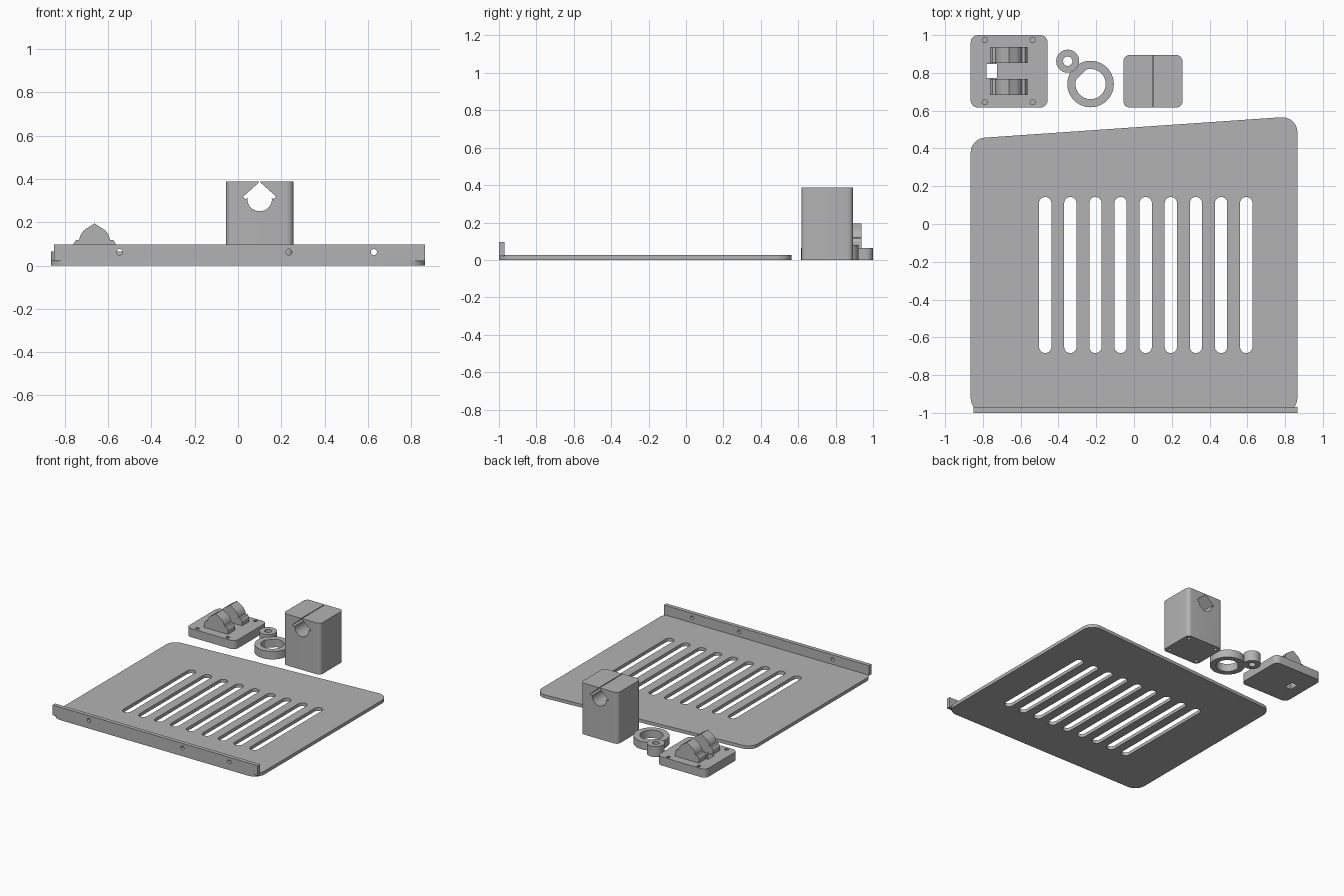
import bpy, bmesh, math
from mathutils import Vector

if "Cube" in bpy.data.objects:
    bpy.data.objects.remove(bpy.data.objects["Cube"])

grey = bpy.data.materials.new("plain grey")
grey.diffuse_color = (0.45, 0.45, 0.45, 1)
grey.use_nodes = True
grey.node_tree.nodes["Principled BSDF"].inputs["Base Color"].default_value = grey.diffuse_color


def circle(cx, cy, r, n=40):
    return [(cx + r * math.cos(2 * math.pi * i / n), cy + r * math.sin(2 * math.pi * i / n))
            for i in range(n)]


def arc(cx, cy, r, a0, a1, n=12):
    return [(cx + r * math.cos(math.radians(a0 + (a1 - a0) * i / n)),
             cy + r * math.sin(math.radians(a0 + (a1 - a0) * i / n))) for i in range(n + 1)]


def rect(x0, x1, y0, y1):
    return [(x0, y0), (x1, y0), (x1, y1), (x0, y1)]


def rounded(pts, r, n=8):
    """Convex outline with every corner replaced by an arc."""
    out, count = [], len(pts)
    for i, p in enumerate(pts):
        p = Vector(p)
        a = (Vector(pts[i - 1]) - p).normalized()
        b = (Vector(pts[(i + 1) % count]) - p).normalized()
        half = a.angle(b) / 2
        c = p + (a + b).normalized() * r / math.sin(half)
        t = r / math.tan(half)
        s, e = p + a * t - c, p + b * t - c
        a0 = math.atan2(s.y, s.x)
        d = (math.atan2(e.y, e.x) - a0 + math.pi) % (2 * math.pi) - math.pi
        out += arc(c.x, c.y, r, math.degrees(a0), math.degrees(a0 + d), n)
    return out


def prism(name, outlines, lo, hi, axis="z"):
    """Extrude outlines along z, or along y when drawn in the xz plane."""
    bm = bmesh.new()
    for pts in outlines:
        place = (lambda p, h: (p[0], p[1], h)) if axis == "z" else (lambda p, h: (p[0], h, p[1]))
        a = [bm.verts.new(place(p, lo)) for p in pts]
        b = [bm.verts.new(place(p, hi)) for p in pts]
        bm.faces.new(a)
        bm.faces.new(b)
        for i in range(len(pts)):
            j = (i + 1) % len(pts)
            bm.faces.new((a[i], a[j], b[j], b[i]))
    bmesh.ops.recalc_face_normals(bm, faces=bm.faces)
    mesh = bpy.data.meshes.new(name)
    bm.to_mesh(mesh)
    bm.free()
    ob = bpy.data.objects.new(name, mesh)
    bpy.context.collection.objects.link(ob)
    mesh.materials.append(grey)
    return ob


def cut(ob, outlines, lo, hi, axis="z"):
    """Subtract prisms from an object and bake the result."""
    tool = prism("cutter", outlines, lo, hi, axis)
    mod = ob.modifiers.new("cut", "BOOLEAN")
    mod.operation, mod.solver, mod.object = "DIFFERENCE", "EXACT", tool
    bpy.context.view_layer.update()
    mesh = bpy.data.meshes.new_from_object(ob.evaluated_get(bpy.context.evaluated_depsgraph_get()))
    ob.modifiers.clear()
    ob.data = mesh
    bpy.data.objects.remove(tool)


# Slotted plate with a slanted back edge
plate = prism("slotted_plate", [rounded([(-0.865, -1), (0.865, -1), (0.865, 0.571), (-0.865, 0.452)], 0.08)],
              0, 0.025)
slots = [rounded(rect(x - 0.0325, x + 0.0325, -0.683, 0.143), 0.032)
         for x in (-0.47 + 0.133 * i for i in range(9))]
cut(plate, slots, -0.1, 0.1)

# Upright front lip with screw holes
lip = prism("front_lip", [rect(-0.85, 0.865, 0.02, 0.097)], -1, -0.97, "y")
cut(lip, [circle(x, 0.062, 0.014, 20) for x in (-0.547, 0.235, 0.628)], -1.1, -0.9, "y")

# Bearing holder base: square window and blind screw holes
base = prism("holder_base", [rounded(rect(-0.865, -0.457, 0.616, 1.0), 0.04)], 0, 0.065)
cut(base, [rect(-0.78, -0.725, 0.772, 0.847)], -0.1, 0.2)
cut(base, [circle(x, y, 0.015, 6) for x in (-0.79, -0.536) for y in (0.645, 0.974)], 0.015, 0.2)

# Two pointed saddle arches
AX = -0.663
right = [(0.1, 0.06), (0.1, 0.097), (0.086, 0.118)] + arc(0, 0.11, 0.0715, 7, 65, 10)
outer = right + [(0, 0.195)] + [(-x, z) for x, z in reversed(right)]
inner = [(-0.038, 0.06)] + arc(0, 0.092, 0.038, 180, 0, 16) + [(0.038, 0.06)]
arch = [(AX + x, z) for x, z in outer + inner[::-1]]
for name, y0, y1 in (("front_arch", 0.683, 0.767), ("back_arch", 0.852, 0.937)):
    prism(name, [arch], y0, y1, "y")

# Spacer rings; the large bore has a flat
small = prism("small_ring", [circle(-0.351, 0.862, 0.061)], 0, 0.08)
cut(small, [circle(-0.351, 0.862, 0.025, 24)], -0.1, 0.2)
large = prism("large_ring", [circle(-0.23, 0.741, 0.123, 64)], 0, 0.06)
cut(large, [arc(-0.23, 0.741, 0.08, 163, 467, 48)], -0.1, 0.2)

# Tall clamp block: keyhole channel, top slit and screw holes underneath
BX = 0.1
block = prism("clamp_block", [rounded(rect(-0.055, 0.256, 0.617, 0.894), 0.03)], 0, 0.388)
side = [(0.055, 0.312), (0.066, 0.308), (0.077, 0.318), (0.003, 0.384), (0.003, 0.45)]
key = arc(0, 0.308, 0.057, 180, 360, 24) + side + [(-x, z) for x, z in reversed(side)]
cut(block, [[(BX + x, z) for x, z in key]], 0.5, 1.0, "y")
cut(block, [circle(x, y, 0.013, 16) for x in (-0.02, 0.221) for y in (0.652, 0.859)], -0.1, 0.1)

# Smooth the curved walls, keep the edges sharp
for ob in bpy.context.scene.objects:
    ob.select_set(True)
    bpy.context.view_layer.objects.active = ob
bpy.ops.object.shade_smooth_by_angle(angle=math.radians(30))
